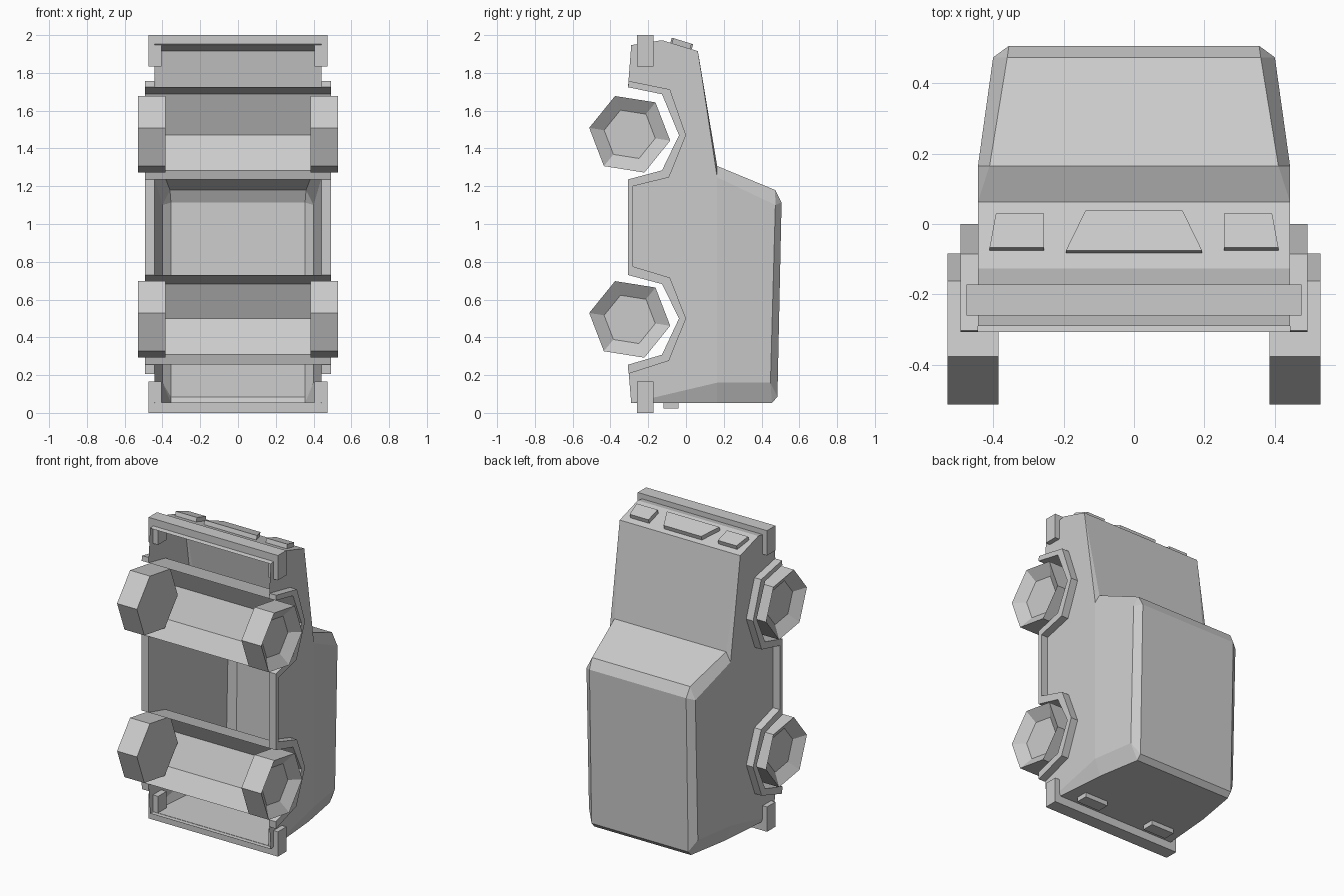
import bpy, bmesh, math
from mathutils import Vector

old = bpy.data.objects.get("Cube")
if old:
    bpy.data.objects.remove(old, do_unlink=True)

grey = bpy.data.materials.new("plain grey")
grey.use_nodes = True
GREY = (0.6, 0.6, 0.6, 1)
grey.diffuse_color = GREY
grey.node_tree.nodes["Principled BSDF"].inputs["Base Color"].default_value = GREY


def finish(name, bm, mirror=True):
    """Turn a bmesh into a flat-shaded object, optionally mirrored over x = 0."""
    bmesh.ops.remove_doubles(bm, verts=bm.verts, dist=1e-4)
    if mirror:
        geom = bm.verts[:] + bm.edges[:] + bm.faces[:]
        bmesh.ops.mirror(bm, geom=geom, axis='X', merge_dist=1e-4)
    bmesh.ops.recalc_face_normals(bm, faces=bm.faces)
    mesh = bpy.data.meshes.new(name)
    bm.to_mesh(mesh)
    bm.free()
    mesh.materials.append(grey)
    ob = bpy.data.objects.new(name, mesh)
    bpy.context.collection.objects.link(ob)
    return ob


def face(bm, *pts):
    return bm.faces.new([bm.verts.new(p) for p in pts])


def prism(bm, pts, offset):
    """Closed prism from a planar outline moved by an offset."""
    a = [Vector(p) for p in pts]
    b = [p + Vector(offset) for p in a]
    face(bm, *a)
    face(bm, *b)
    for i in range(len(a)):
        j = (i + 1) % len(a)
        face(bm, a[i], a[j], b[j], b[i])


# Wheel arch and sill edges as (y, z), from tail to nose
W = 0.443
inner = [(-.307, .255), (-.127, .308), (-.037, .5), (-.127, .682), (-.307, .73),
         (-.307, 1.236), (-.127, 1.284), (-.037, 1.47), (-.127, 1.687), (-.307, 1.724)]
outer = [(-.305, .207), (-.09, .276), (0, .5), (-.085, .716), (-.28, .775),
         (-.28, 1.2), (-.09, 1.247), (0, 1.47), (-.085, 1.713), (-.303, 1.757)]

# Body shell, open underneath: half of it, then mirrored
low_front, nose, bonnet = (W, -.29, 1.947), (W, -.127, 1.973), (W, .063, 1.915)
screen_low, screen_top = (.41, .165, 1.307), (.36, .472, 1.18)
roof_front, roof_rear = (.355, .506, 1.114), (.355, .484, .085)
rear_top, rear_belt, rear_low = (.355, .455, .053), (.405, .165, .053), (W, -.29, .053)
belt_front, belt_rear = (W, .165, 1.247), (W, .165, .16)
side_front, side_rear = (.40, .473, 1.10), (.40, .447, .16)

bm = bmesh.new()
centre = [low_front, nose, bonnet, screen_low, screen_top, roof_front,
          roof_rear, rear_top, rear_belt, rear_low]
for p, q in zip(centre, centre[1:]):
    face(bm, (0, *p[1:]), p, q, (0, *q[1:]))
face(bm, belt_front, side_front, side_rear, belt_rear)
face(bm, screen_low, screen_top, side_front, belt_front)
face(bm, screen_top, roof_front, side_front)
face(bm, roof_front, roof_rear, side_rear, side_front)
face(bm, roof_rear, rear_top, side_rear)
face(bm, rear_top, rear_belt, belt_rear, side_rear)
face(bm, rear_belt, rear_low, belt_rear)
face(bm, bonnet, screen_low, belt_front)
face(bm, low_front, nose, bonnet, belt_front, belt_rear, rear_low,
     *[(W, y, z) for y, z in inner])
finish("body_shell", bm)

# Raised arch and sill trim along each side
X = 0.493
bm = bmesh.new()
for i in range(len(inner) - 1):
    (a, b), (c, d) = inner[i:i + 2], outer[i:i + 2]
    face(bm, (X, *a), (X, *b), (X, *d), (X, *c))
    face(bm, (W, *c), (W, *d), (X, *d), (X, *c))
    face(bm, (W, *a), (W, *b), (X, *b), (X, *a))
for i in (0, -1):
    face(bm, (W, *inner[i]), (X, *inner[i]), (X, *outer[i]), (W, *outer[i]))
finish("arch_trim", bm)

# Wheel tunnels running across the whole width
for name, pts in (("rear_wheel_tunnel", inner[:5]), ("front_wheel_tunnel", inner[5:])):
    bm = bmesh.new()
    for a, b in zip(pts, pts[1:]):
        face(bm, (-W, *a), (W, *a), (W, *b), (-W, *b))
    finish(name, bm, mirror=False)


# Six-sided wheels with a dished outer face
def ring(x, radius, zc):
    return [(x, -.298 + radius * math.cos(math.radians(60 * k - 9)),
             zc + radius * math.sin(math.radians(60 * k - 9))) for k in range(6)]


for name, zc in (("rear_wheels", .495), ("front_wheels", 1.475)):
    bm = bmesh.new()
    rings = [ring(.384, .217, zc), ring(.53, .217, zc), ring(.48, .137, zc)]
    for r, s in zip(rings, rings[1:]):
        for i in range(6):
            j = (i + 1) % 6
            face(bm, r[i], r[j], s[j], s[i])
    face(bm, *rings[0])
    face(bm, *rings[-1])
    finish(name, bm)

# U-shaped bumpers wrapping round the corners
for name, end, bar, leg in (("rear_bumper", 0, .055, .165), ("front_bumper", 2, 1.945, 1.835)):
    bm = bmesh.new()
    outline = [(-.475, end), (.475, end), (.475, leg), (.405, leg),
               (.405, bar), (-.405, bar), (-.405, leg), (-.475, leg)]
    prism(bm, [(x, -.26, z) for x, z in outline], (0, .088, 0))
    finish(name, bm, mirror=False)


# Grille and lamps: plates standing on the sloping nose
def on_nose(x, y):
    return (x, y, 1.973 - (y + .127) * .058 / .19)


normal = Vector((0, .058, .19)).normalized() * .028
bm = bmesh.new()
prism(bm, [on_nose(*p) for p in ((-.193, -.083), (.193, -.083), (.138, .03), (-.138, .03))], normal)
finish("grille", bm, mirror=False)

bm = bmesh.new()
prism(bm, [on_nose(*p) for p in ((.255, -.075), (.41, -.075), (.392, .022), (.255, .022))], normal)
finish("headlamps", bm)

bm = bmesh.new()
prism(bm, [(.175, -.12, .053), (.345, -.12, .053), (.345, -.04, .053), (.175, -.04, .053)], (0, 0, -.03))
finish("tail_lamps", bm)
